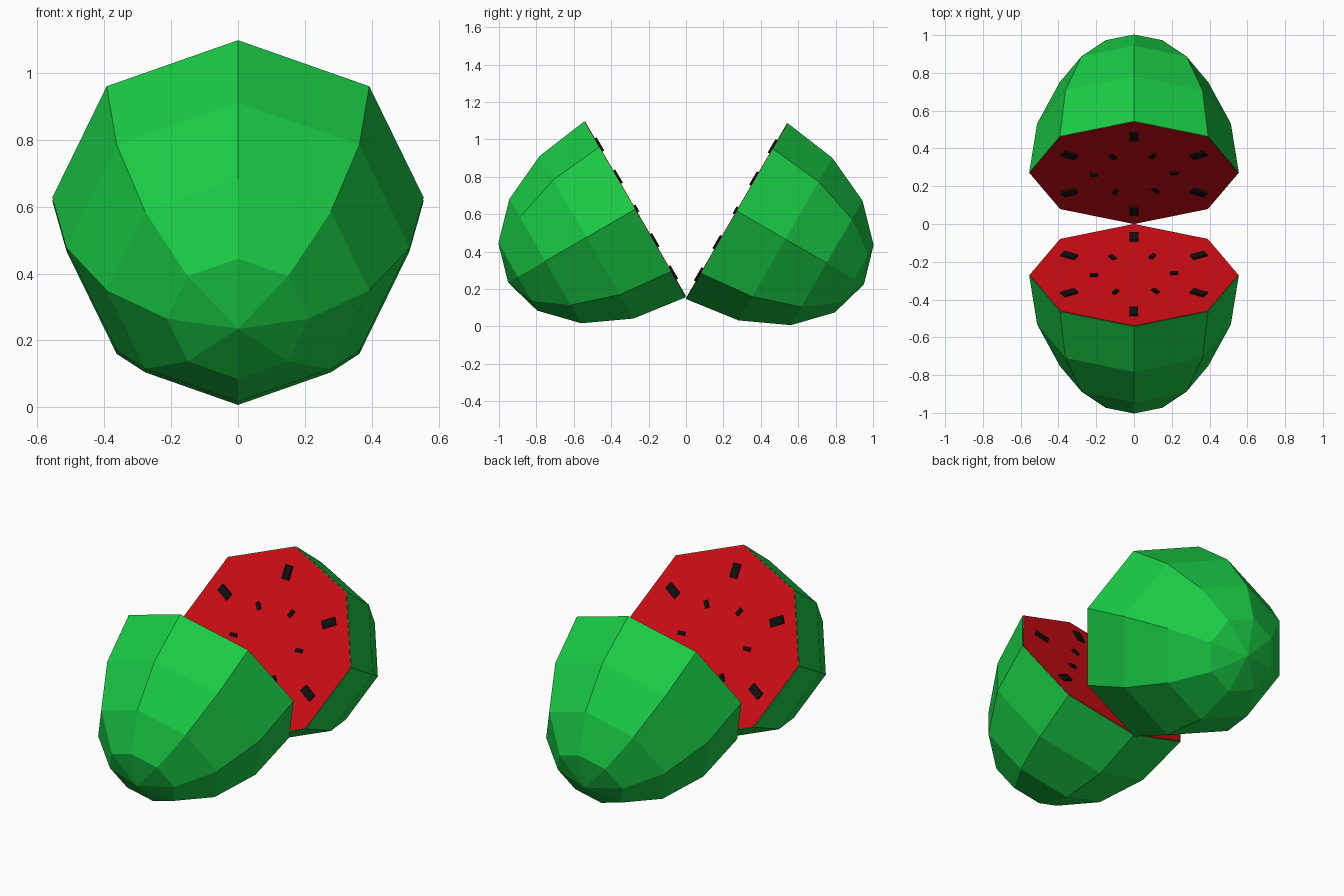
import bpy, bmesh
from math import pi, radians, cos, sin
from mathutils import Matrix, Vector

if "Cube" in bpy.data.objects:
    bpy.data.objects.remove(bpy.data.objects["Cube"])

RX, RY, LENGTH = 0.555, 0.543, 0.784   # cut-face radii and dome depth


def material(name, rgb):
    m = bpy.data.materials.new(name)
    m.diffuse_color = (*rgb, 1)
    m.use_nodes = True
    m.node_tree.nodes["Principled BSDF"].inputs["Base Color"].default_value = m.diffuse_color
    return m


GREEN = material("rind_green", (0.01, 0.6, 0.06))
RED = material("flesh_red", (0.65, 0.004, 0.008))
BLACK = material("seed_black", (0.005, 0.005, 0.005))


def finish(bm, name, mat, matrix):
    bmesh.ops.recalc_face_normals(bm, faces=bm.faces)
    mesh = bpy.data.meshes.new(name)
    bm.to_mesh(mesh)
    bm.free()
    mesh.materials.append(mat)
    obj = bpy.data.objects.new(name, mesh)
    obj.matrix_world = matrix
    bpy.context.collection.objects.link(obj)


def half(label, matrix):
    # Rind: eight-sided half ellipsoid, cut face on local z = 0
    bm = bmesh.new()
    bmesh.ops.create_uvsphere(bm, u_segments=8, v_segments=8, radius=1,
                              matrix=Matrix.Diagonal((RX, RY, LENGTH, 1)))
    geom = bm.verts[:] + bm.edges[:] + bm.faces[:]
    bmesh.ops.bisect_plane(bm, geom=geom, dist=1e-4, plane_co=(0, 0, 0),
                           plane_no=(0, 0, 1), clear_outer=True)
    bmesh.ops.holes_fill(bm, edges=[e for e in bm.edges if e.is_boundary])
    finish(bm, label + "_rind", GREEN, matrix)

    # Flesh: thin octagonal slab on the cut, leaving a sliver of rind
    bm = bmesh.new()
    bmesh.ops.create_cone(bm, cap_ends=True, segments=8, radius1=1, radius2=1, depth=0.006)
    first = min(bm.verts, key=lambda v: abs(v.co.y) - v.co.x).co.xy
    bmesh.ops.rotate(bm, verts=bm.verts,
                     matrix=Matrix.Rotation(-Vector((1, 0)).angle_signed(first), 3, 'Z'))
    bmesh.ops.scale(bm, verts=bm.verts, vec=(RX - 0.004, RY - 0.004, 1))
    finish(bm, label + "_flesh", RED, matrix)

    # Seeds: two rings of six radial boxes (radius, start angle, length, width)
    bm = bmesh.new()
    for radius, start, length, width in ((0.395, 30, 0.082, 0.045),
                                         (0.212, 2.5, 0.042, 0.022)):
        for i in range(6):
            a = radians(start + 60 * i)
            bmesh.ops.create_cube(bm, size=1, matrix=(
                Matrix.Translation((radius * cos(a), radius * sin(a), 0.003))
                @ Matrix.Rotation(a, 4, 'Z')
                @ Matrix.Diagonal((length, width, 0.022, 1))))
    finish(bm, label + "_seeds", BLACK, matrix)


# The two halves lean apart, touching at the bottom of their cuts
tilt = Matrix.Translation((0, 0.272, 0.617)) @ Matrix.Rotation(radians(60), 4, 'X')
half("back_half", tilt)
half("front_half", Matrix.Translation((0, 0, 0.01)) @ Matrix.Rotation(pi, 4, 'Z') @ tilt)
